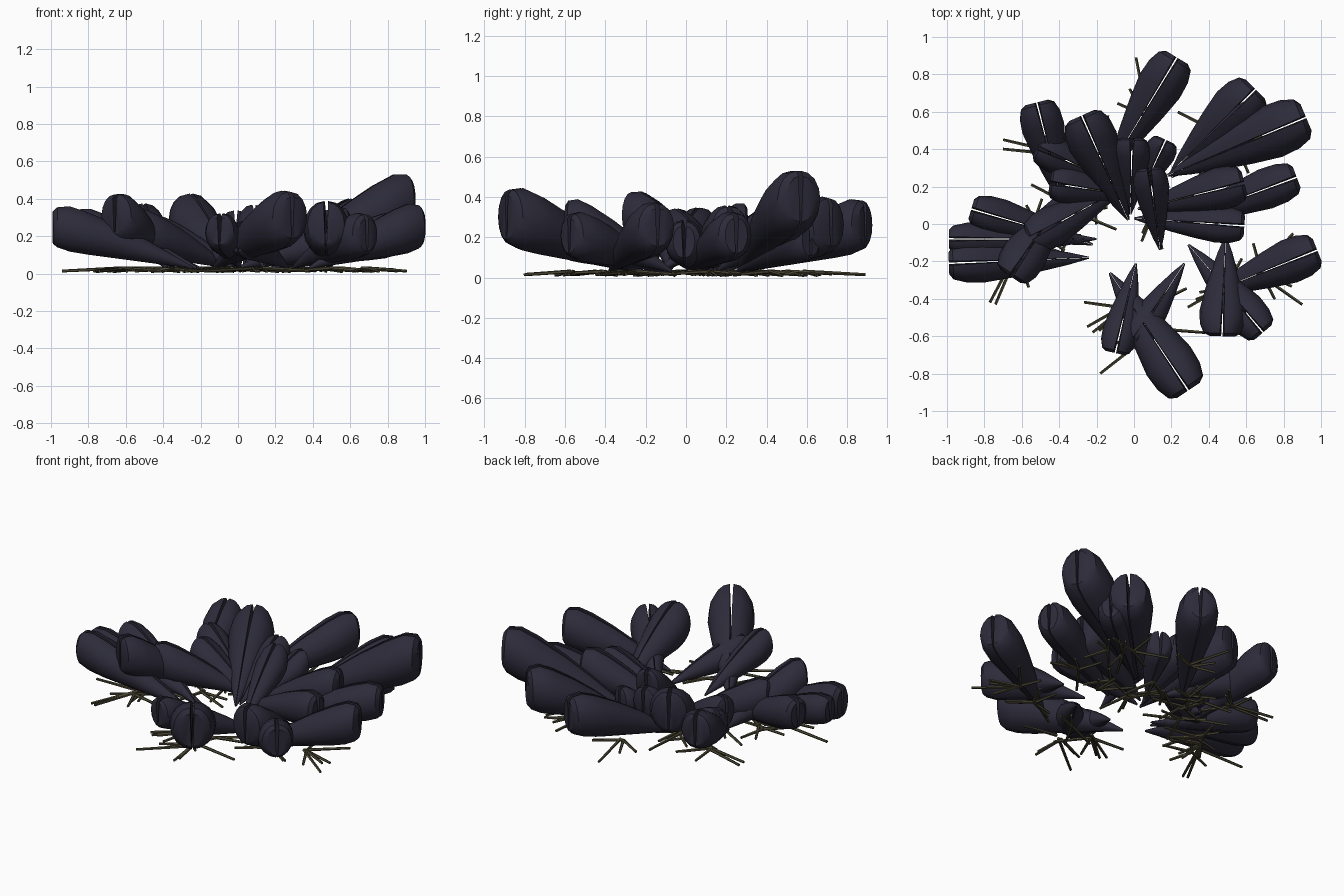
import bpy, bmesh, math, random
from mathutils import Vector

cube = bpy.data.objects.get("Cube")
if cube:
    bpy.data.objects.remove(cube, do_unlink=True)

random.seed(7)


def material(name, rgb, rough):
    m = bpy.data.materials.new(name)
    m.use_nodes = True
    m.diffuse_color = (*rgb, 1)
    bsdf = m.node_tree.nodes["Principled BSDF"]
    bsdf.inputs["Base Color"].default_value = (*rgb, 1)
    bsdf.inputs["Roughness"].default_value = rough
    return m


SHELL = material("dark violet shell", (0.026, 0.024, 0.042), 0.6)
THREAD = material("olive thread", (0.068, 0.062, 0.034), 0.8)

# Shell outline along its length: position, half thickness, rise above and drop below the axis
OUTLINE = [(0, .04, .03, .03), (.15, .30, .19, .09), (.35, .57, .39, .19),
           (.55, .81, .54, .29), (.75, 1, .64, .39), (.88, .96, .66, .44),
           (.97, .78, .55, .42), (1, .5, .42, .36)]
ARC = 8


def finish(name, bm, mat):
    bmesh.ops.recalc_face_normals(bm, faces=bm.faces)
    mesh = bpy.data.meshes.new(name)
    bm.to_mesh(mesh)
    bm.free()
    mesh.materials.append(mat)
    obj = bpy.data.objects.new(name, mesh)
    bpy.context.collection.objects.link(obj)
    bpy.ops.object.select_all(action='DESELECT')
    obj.select_set(True)
    bpy.context.view_layer.objects.active = obj
    bpy.ops.object.shade_smooth_by_angle(angle=math.radians(35))
    return obj


def mussel(name, base, tip, width):
    """Two bulging valves, slightly agape towards the broad end and the top."""
    axis = tip - base
    up = Vector((0, 0, 1))
    side = axis.cross(up).normalized()
    bm = bmesh.new()
    for s in (-1, 1):
        rings = []
        for u, thick, rise, drop in OUTLINE:
            ring = []
            for i in range(ARC + 1):
                a = math.pi * (i / ARC - 0.5)
                gap = 0.001 + u * u * (0.007 + 0.004 * math.sin(a))
                x = gap + thick * (width / 2 - gap) * max(math.cos(a), 0)
                z = width * ((rise - drop) / 2 + (rise + drop) / 2 * math.sin(a))
                ring.append(bm.verts.new(base + axis * u + side * s * x + up * z))
            rings.append(ring)
        n = ARC + 1
        for r0, r1 in zip(rings, rings[1:]):
            for i in range(n):
                j = (i + 1) % n
                bm.faces.new((r0[i], r0[j], r1[j], r1[i]))
        bm.faces.new(rings[0])
        bm.faces.new(rings[-1])
    return finish(name, bm, SHELL)


def rod(bm, a, b, r0=0.010, r1=0.008, sides=5):
    d = (b - a).normalized()
    p = d.cross(Vector((0, 0, 1))).normalized()
    q = p.cross(d)
    ends = []
    for c, r in ((a, r0), (b, r1)):
        ends.append([bm.verts.new(c + r * (p * math.cos(t) + q * math.sin(t)))
                     for t in (math.tau * k / sides for k in range(sides))])
    for i in range(sides):
        j = (i + 1) % sides
        bm.faces.new((ends[0][i], ends[0][j], ends[1][j], ends[1][i]))
    bm.faces.new(ends[0])
    bm.faces.new(ends[1])


# Each group: hinge x, y, broad end x, y, z, width
GROUPS = {
    "back": [(-.14, .28, .23, .89, .25, .25), (.20, .28, .65, .72, .25, .27),
             (.18, .26, .92, .57, .38, .29), (.03, .15, .17, .45, .20, .17),
             (.20, .25, .70, .62, .18, .2), (-.02, .05, -.01, .46, .23, .2)],
    "right_middle": [(.20, .0, .87, .25, .20, .22), (.02, .08, .59, .22, .23, .23),
                     (.0, .03, .59, -.01, .17, .2), (.14, -.14, .08, .30, .27, .19)],
    "left_back": [(-.03, .02, -.28, .58, .28, .27), (-.38, .10, -.52, .65, .25, .23),
                  (-.05, .20, -.52, .41, .20, .19), (.0, .15, -.45, .22, .19, .20)],
    "left": [(-.34, .20, -.66, -.28, .30, .24), (-.05, .20, -.56, -.08, .22, .22),
             (-.22, -.11, -.87, .08, .24, .20), (-.20, -.08, -.99, -.08, .24, .18),
             (-.24, -.18, -.99, -.21, .24, .22)],
    "right_front": [(.38, -.38, .98, -.14, .24, .24), (.49, -.07, .47, -.60, .25, .25),
                    (.29, -.11, .69, -.58, .20, .22)],
    "front": [(-.13, -.26, .29, -.89, .29, .28), (.01, -.21, -.10, -.69, .22, .19),
              (.27, -.21, .0, -.62, .18, .18)],
}

threads = bmesh.new()
for group, shells in GROUPS.items():
    for k, (bx, by, tx, ty, tz, w) in enumerate(shells, 1):
        base, tip = Vector((bx, by, .03)), Vector((tx, ty, tz))
        mussel(f"{group}_mussel_{k}", base, tip, w)
        # Anchoring threads fan out near the ground under each shell
        root = base.lerp(tip, .5)
        root.z = .03
        for _ in range(4):
            a = random.uniform(0, math.tau)
            end = root + Vector((math.cos(a), math.sin(a), 0)) * random.uniform(.14, .23)
            end.z = random.uniform(.01, .022)
            end.x = max(-.93, min(.9, end.x))
            end.y = max(-.8, min(.87, end.y))
            rod(threads, root, end)

# Long threads that reach out beyond the shells
for x0, y0, x1, y1 in [(-.4, .38, -.7, .45), (-.4, .37, -.7, .4), (-.6, -.1, -.77, -.42),
                       (-.6, -.1, -.74, -.43), (-.3, .08, -.55, .21), (.1, -.58, -.18, -.8),
                       (-.02, -.42, -.25, -.55), (-.02, -.42, -.22, -.58),
                       (.13, -.56, .38, -.58), (.66, -.26, .9, -.43), (.07, .58, .01, .89),
                       (-.18, .3, -.14, .58), (.55, .12, .73, .1), (.66, -.26, .85, -.05),
                       (-.62, -.14, -.94, -.12)]:
    rod(threads, Vector((x0, y0, .03)), Vector((x1, y1, .014)))
finish("anchor_threads", threads, THREAD)
